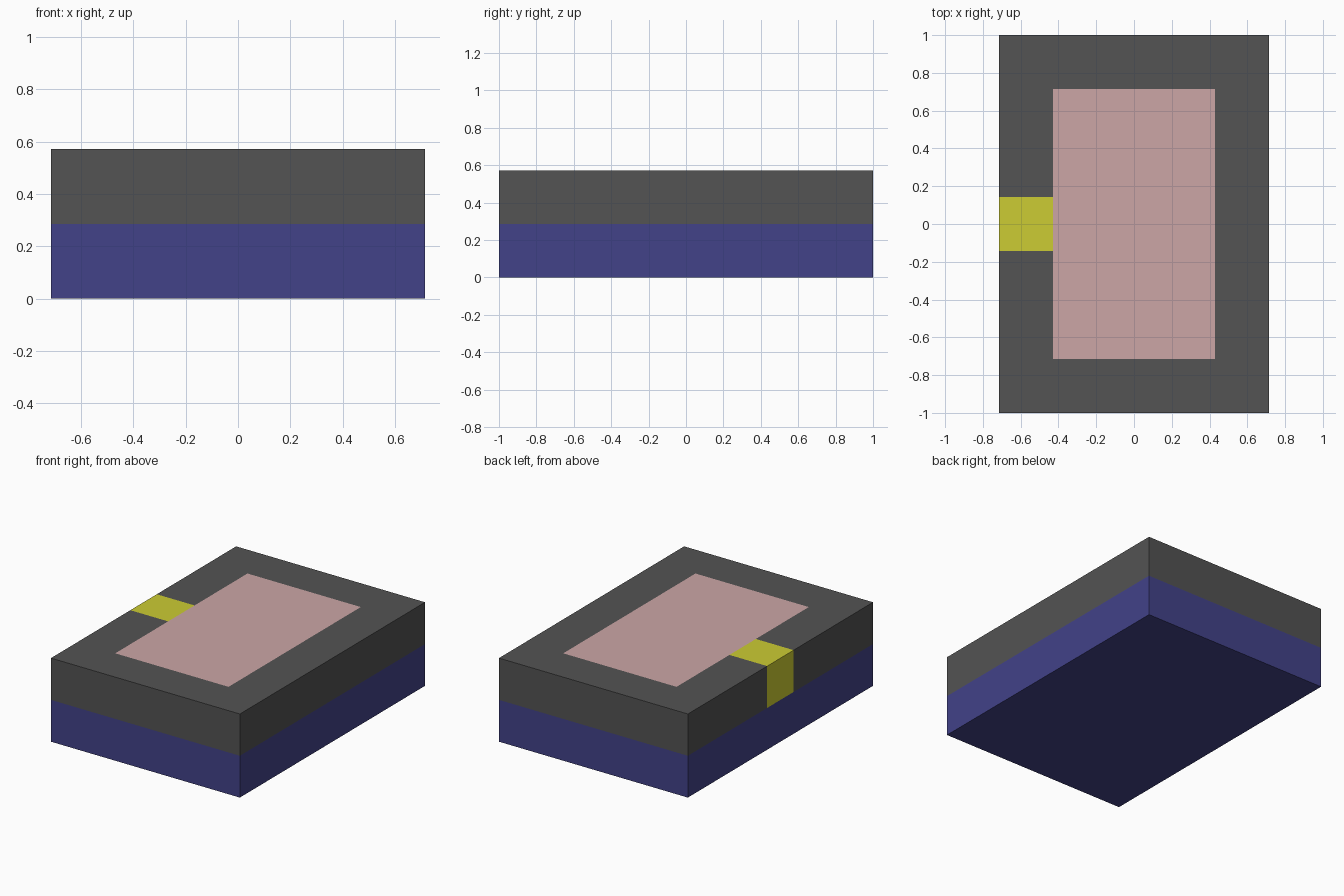
import bpy, bmesh
from mathutils import Vector

if "Cube" in bpy.data.objects:
    bpy.data.objects.remove(bpy.data.objects["Cube"])

U = 1 / 7  # the model is laid out on a 10 x 14 x 4 unit grid


def material(name, rgb):
    m = bpy.data.materials.new(name)
    lin = [((c / 255 + 0.055) / 1.055) ** 2.4 for c in rgb]
    m.diffuse_color = (*lin, 1)
    m.use_nodes = True
    m.node_tree.nodes["Principled BSDF"].inputs["Base Color"].default_value = m.diffuse_color
    return m


BLUE, GREY, PINK, YELLOW = range(4)
mats = [material("blue", (66, 66, 137)),
        material("dark_grey", (83, 83, 83)),
        material("pale_pink", (204, 166, 166)),
        material("yellow", (204, 204, 51))]

# Plain box
bm = bmesh.new()
bmesh.ops.create_cube(bm, size=1)
for v in bm.verts:
    v.co = Vector((v.co.x * 10, v.co.y * 14, (v.co.z + 0.5) * 4)) * U

# Cut along the borders of the colour areas
cuts = [(2, 2), (0, -3), (0, 3), (1, -5), (1, -1), (1, 1), (1, 5)]
for axis, pos in cuts:
    co, no = Vector(), Vector()
    co[axis], no[axis] = pos * U, 1
    bmesh.ops.bisect_plane(bm, geom=bm.verts[:] + bm.edges[:] + bm.faces[:],
                           plane_co=co, plane_no=no)

# Colour by place: blue lower half, grey upper half, pink panel, yellow latch
bm.normal_update()
for f in bm.faces:
    x, y, z = f.calc_center_median() / U
    if z < 2:
        f.material_index = BLUE
    elif x < -3 and abs(y) < 1:
        f.material_index = YELLOW
    elif f.normal.z > 0.9 and abs(x) < 3 and abs(y) < 5:
        f.material_index = PINK
    else:
        f.material_index = GREY

mesh = bpy.data.meshes.new("two_tone_box")
bm.to_mesh(mesh)
bm.free()
for m in mats:
    mesh.materials.append(m)
bpy.context.collection.objects.link(bpy.data.objects.new("two_tone_box", mesh))
